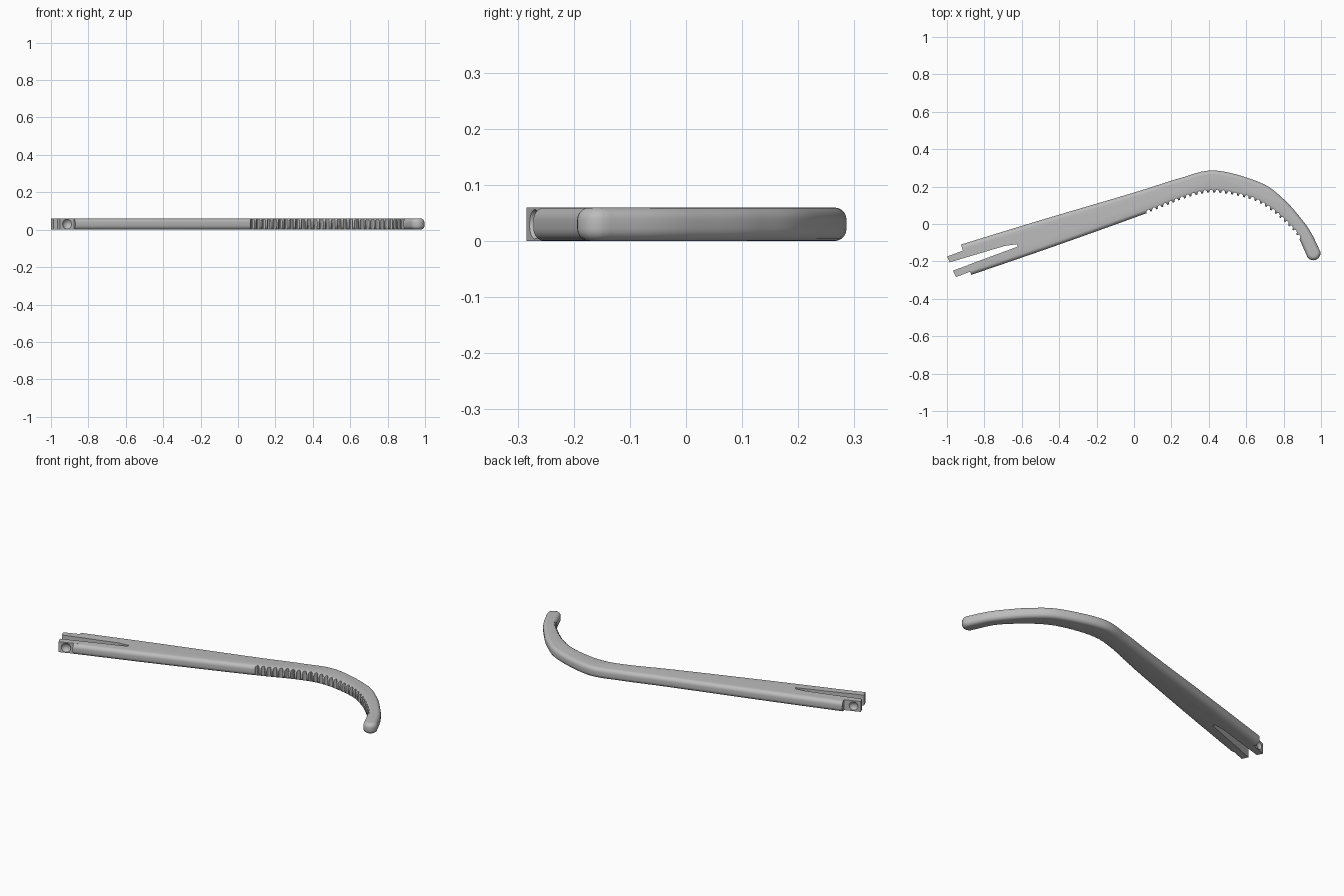
import bpy, bmesh, math
from mathutils import Vector

cube = bpy.data.objects.get("Cube")
if cube:
    bpy.data.objects.remove(cube, do_unlink=True)

THICK = 0.06
ROUND = 0.022

grey = bpy.data.materials.new("plain_grey")
grey.use_nodes = True
COLOUR = (0.5, 0.5, 0.5, 1)
grey.diffuse_color = COLOUR
grey.node_tree.nodes["Principled BSDF"].inputs["Base Color"].default_value = COLOUR


def smooth_path(points, steps=8):
    """Catmull-Rom curve through the points."""
    p = [Vector(q) for q in points]
    p = [2 * p[0] - p[1]] + p + [2 * p[-1] - p[-2]]
    out = []
    for a, b, c, d in zip(p, p[1:], p[2:], p[3:]):
        for i in range(steps):
            t = i / steps
            out.append(0.5 * (2 * b + (c - a) * t + (2 * a - 5 * b + 4 * c - d) * t ** 2
                              + (3 * b - a - 3 * c + d) * t ** 3))
    return out + [p[-2]]


def prism(bm, outline, low, high):
    """Upright solid over an outline."""
    base = bm.faces.new([bm.verts.new((x, y, low)) for x, y in outline])
    top = bmesh.ops.extrude_face_region(bm, geom=[base])["geom"]
    bmesh.ops.translate(bm, verts=[v for v in top if isinstance(v, bmesh.types.BMVert)],
                        vec=(0, 0, high - low))
    bmesh.ops.recalc_face_normals(bm, faces=bm.faces)


def make_object(name, bm):
    mesh = bpy.data.meshes.new(name)
    bm.to_mesh(mesh)
    bm.free()
    mesh.materials.append(grey)
    obj = bpy.data.objects.new(name, mesh)
    bpy.context.collection.objects.link(obj)
    return obj


def combine(target, tool, operation):
    tool.hide_render = True
    mod = target.modifiers.new(operation.lower(), "BOOLEAN")
    mod.operation, mod.object, mod.solver = operation, tool, "EXACT"
    bpy.context.view_layer.objects.active = target
    bpy.ops.object.modifier_apply(modifier=mod.name)
    bpy.data.objects.remove(tool, do_unlink=True)


# Outer and inner edges of the curved handle
outer = smooth_path([(-0.925, -0.11), (-0.5, 0.02), (0, 0.168), (0.246, 0.245), (0.433, 0.286),
                     (0.674, 0.222), (0.8, 0.133), (0.89, 0.033), (0.946, -0.045), (0.996, -0.147)])
inner = smooth_path([(-0.87, -0.272), (-0.44, -0.124), (0.035, 0.046), (0.285, 0.142), (0.433, 0.169),
                     (0.615, 0.136), (0.73, 0.075), (0.825, -0.008), (0.878, -0.072), (0.922, -0.165)])

# Half-round tip
centre = (outer[-1] + inner[-1]) / 2
side = outer[-1] - centre
ahead = Vector((side.y, -side.x))
tip = [centre + side * math.cos(a) + ahead * math.sin(a)
       for a in (math.pi * i / 12 for i in range(1, 12))]

# Body with rounded long edges and a flat left end
bm = bmesh.new()
prism(bm, outer + tip + inner[::-1], 0, THICK)
end_points = (outer[0], inner[0])
rim = []
for e in bm.edges:
    a, b = e.verts
    at_end = all(min((v.co.xy - p).length for p in end_points) < 1e-4 for v in e.verts)
    if abs(a.co.z - b.co.z) < 1e-5 and not at_end:
        rim.append(e)
bmesh.ops.bevel(bm, geom=rim, offset=ROUND, offset_type="OFFSET", segments=5,
                profile=0.5, affect="EDGES", clamp_overlap=False)
handle = make_object("curved_handle", bm)

# Square tabs at the left end
tabs = {
    "upper_tab": [(-1, -0.174), (-0.985, -0.205), (-0.86, -0.19), (-0.86, -0.122)],
    "lower_tab": [(-0.968, -0.249), (-0.952, -0.284), (-0.84, -0.241), (-0.83, -0.2)],
}
for name, outline in tabs.items():
    bm = bmesh.new()
    prism(bm, outline, 0, THICK)
    combine(handle, make_object(name, bm), "UNION")

# Tapered slot between the tabs
bm = bmesh.new()
prism(bm, [(-1.02, -0.215), (-0.69, -0.117), (-0.625, -0.108), (-0.62, -0.12), (-1.02, -0.268)],
      -0.1, 0.2)
combine(handle, make_object("slot_cutter", bm), "DIFFERENCE")

# Shallow dimples on the outer sides of the tabs
for x, y in ((-0.969, -0.144), (-0.909, -0.283)):
    bm = bmesh.new()
    bmesh.ops.create_uvsphere(bm, u_segments=24, v_segments=12, radius=0.03)
    bmesh.ops.translate(bm, verts=bm.verts, vec=(x, y, THICK / 2))
    combine(handle, make_object("dimple_cutter", bm), "DIFFERENCE")

# Evenly spaced grip grooves along the inner bend
grip = [p for p in inner if 0.06 < p.x < 0.88]
lengths = [(b - a).length for a, b in zip(grip, grip[1:])]
GROOVES = 29
bm = bmesh.new()
for i in range(GROOVES):
    s = sum(lengths) * i / (GROOVES - 1)
    k = 0
    while k < len(lengths) - 1 and s > lengths[k]:
        s -= lengths[k]
        k += 1
    spot = grip[k].lerp(grip[k + 1], min(s / lengths[k], 1))
    ring = [(spot.x + 0.011 * math.cos(a), spot.y + 0.015 * math.sin(a))
            for a in (math.tau * j / 12 for j in range(12))]
    prism(bm, ring, -0.1, 0.2)
combine(handle, make_object("groove_cutter", bm), "DIFFERENCE")

# Smooth surfaces with sharp cuts
bpy.ops.object.select_all(action="DESELECT")
handle.select_set(True)
bpy.context.view_layer.objects.active = handle
bpy.ops.object.shade_smooth_by_angle(angle=math.radians(32))
